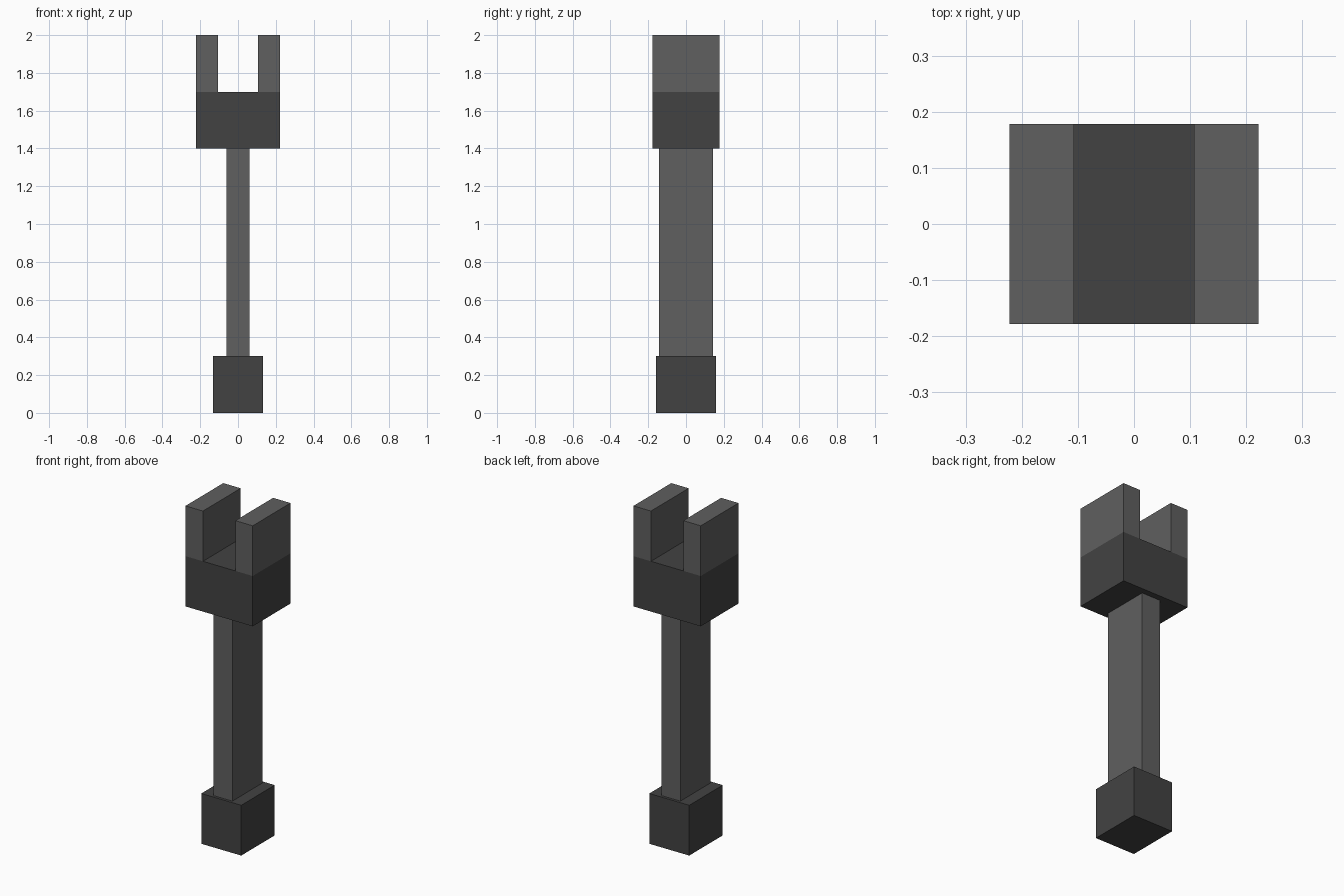
import bpy
import bmesh
from mathutils import Matrix, Vector

if "Cube" in bpy.data.objects:
    bpy.data.objects.remove(bpy.data.objects["Cube"])


def material(name, value):
    mat = bpy.data.materials.new(name)
    mat.diffuse_color = (value, value, value, 1)
    mat.use_nodes = True
    mat.node_tree.nodes["Principled BSDF"].inputs["Base Color"].default_value = mat.diffuse_color
    return mat


def box(name, x, y, z, mat):
    """Flat-sided block spanning the given (min, max) ranges."""
    spans = (x, y, z)
    centre = Vector([(a + b) / 2 for a, b in spans])
    size = [b - a for a, b in spans]
    bm = bmesh.new()
    bmesh.ops.create_cube(bm, size=1, matrix=Matrix.Diagonal((*size, 1)))
    mesh = bpy.data.meshes.new(name)
    bm.to_mesh(mesh)
    bm.free()
    mesh.materials.append(mat)
    obj = bpy.data.objects.new(name, mesh)
    obj.location = centre
    bpy.context.collection.objects.link(obj)
    return obj


dark = material("dark_grey", 0.055)
light = material("mid_grey", 0.115)

# Handle: end block and flat grip
box("pommel", (-0.132, 0.132), (-0.158, 0.158), (0, 0.3), dark)
box("shaft", (-0.062, 0.062), (-0.142, 0.142), (0.3, 1.4), light)

# Forked head
box("head_block", (-0.222, 0.222), (-0.178, 0.178), (1.4, 1.7), dark)
for side, x in (("left", (-0.222, -0.107)), ("right", (0.107, 0.222))):
    box(f"{side}_prong", x, (-0.178, 0.178), (1.7, 2.0), light)
